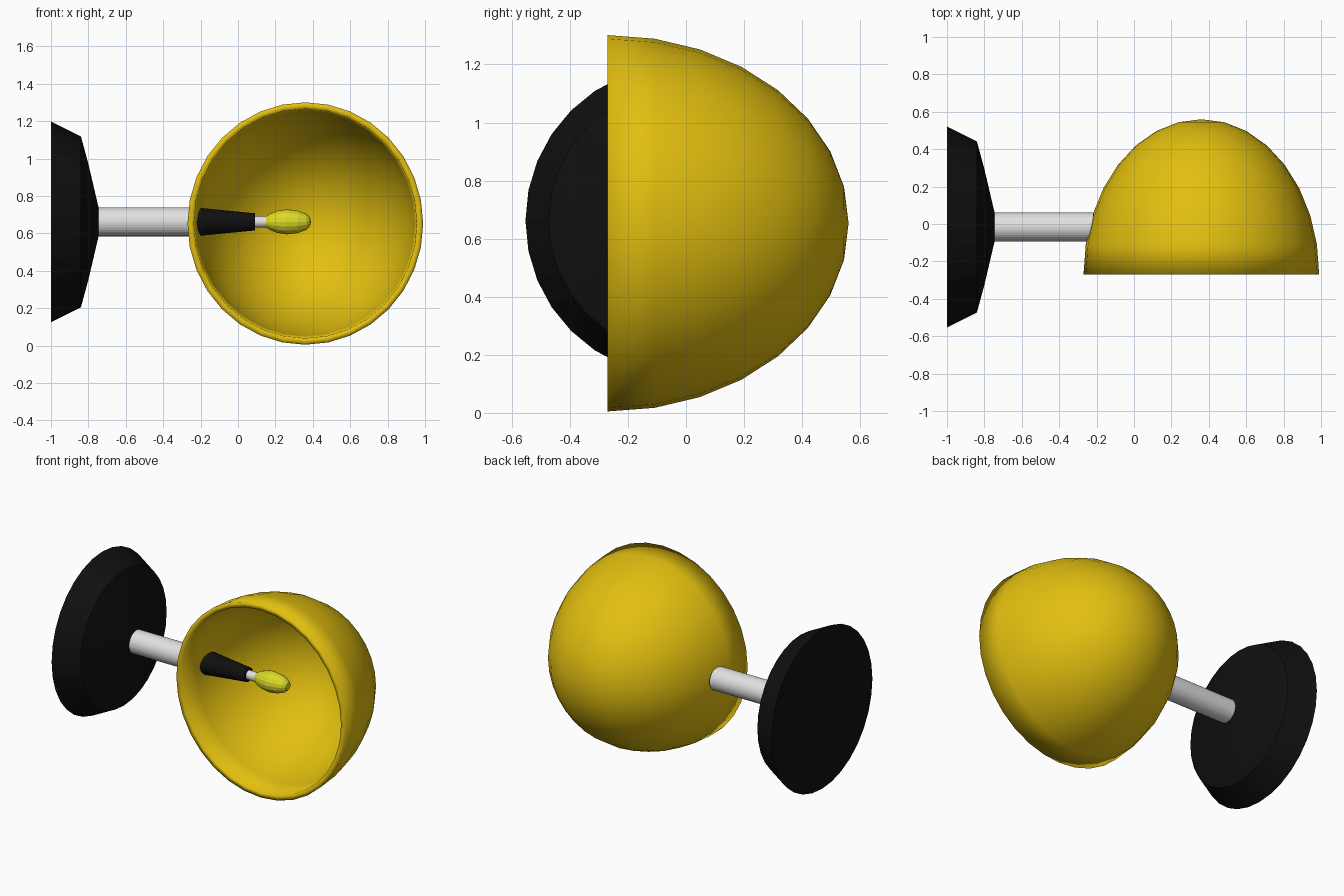
import bpy
import bmesh
from math import sin, cos, pi, radians
from mathutils import Matrix

cube = bpy.data.objects.get("Cube")
if cube:
    bpy.data.objects.remove(cube, do_unlink=True)


def material(name, rgb, rough=0.6):
    m = bpy.data.materials.new(name)
    m.use_nodes = True
    m.diffuse_color = (*rgb, 1)
    bsdf = m.node_tree.nodes["Principled BSDF"]
    bsdf.inputs["Base Color"].default_value = (*rgb, 1)
    bsdf.inputs["Roughness"].default_value = rough
    return m


YELLOW = material("shade yellow", (0.76, 0.52, 0.005))
BLACK = material("matt black", (0.005, 0.005, 0.005))
WHITE = material("light grey metal", (0.75, 0.75, 0.75))
BULB = material("bulb yellow", (0.72, 0.70, 0.02))

ALONG_X = Matrix.Rotation(radians(90), 4, 'Y')
ALONG_Y = Matrix.Rotation(radians(-90), 4, 'X')


def lathe(name, profile, mat, turn, place, sides=32, smooth=False):
    """Spin (distance, radius) points round an axis; zero radius closes to a point."""
    bm = bmesh.new()
    rings = []
    for d, r in profile:
        if r == 0:
            rings.append([bm.verts.new((0, 0, d))] * sides)
        else:
            rings.append([bm.verts.new((r * cos(2 * pi * i / sides),
                                        r * sin(2 * pi * i / sides), d))
                          for i in range(sides)])
    for a, b in zip(rings, rings[1:]):
        for i in range(sides):
            j = (i + 1) % sides
            corners = list(dict.fromkeys((a[i], a[j], b[j], b[i])))
            bm.faces.new(corners)
    # Flat caps on open ends
    for ring in (rings[0], rings[-1]):
        if len(set(ring)) > 1:
            bm.faces.new(ring)
    bmesh.ops.recalc_face_normals(bm, faces=bm.faces)
    bmesh.ops.transform(bm, matrix=Matrix.Translation(place) @ turn, verts=bm.verts)
    for f in bm.faces:
        f.smooth = smooth
    mesh = bpy.data.meshes.new(name)
    bm.to_mesh(mesh)
    bm.free()
    mesh.materials.append(mat)
    ob = bpy.data.objects.new(name, mesh)
    bpy.context.collection.objects.link(ob)
    return ob


AXIS = (0, -0.016, 0.662)

# Wall mount: bevelled disc rising to the arm
lathe("wall_mount", [(-1, 0.537), (-0.84, 0.457), (-0.80, 0.31), (-0.745, 0.075)],
      BLACK, ALONG_X, AXIS)

# Arm between mount and shade
lathe("arm", [(-0.78, 0.077), (-0.22, 0.077)], WHITE, ALONG_X, AXIS)

# Socket, bulb neck and bulb inside the shade
lathe("socket", [(-0.23, 0.077), (0.09, 0.046)], BLACK, ALONG_X, AXIS)
lathe("bulb_neck", [(0.08, 0.03), (0.17, 0.03)], WHITE, ALONG_X, AXIS)
lathe("bulb", [(0.15, 0.03), (0.175, 0.045), (0.21, 0.059), (0.26, 0.067),
               (0.32, 0.06), (0.365, 0.043), (0.385, 0.024), (0.39, 0)],
      BULB, ALONG_X, AXIS, sides=16)


# Hemispherical shade: outer and inner walls joined at the rim
def dome(depth, radius, steps=8):
    pts = [(depth * cos(pi / 2 * k / steps), radius * sin(pi / 2 * k / steps))
           for k in range(steps + 1)]
    pts[0] = (depth, 0)
    return pts


WALL = 0.035
profile = dome(0.83, 0.648) + dome(0.83 - WALL, 0.648 - WALL)[::-1]
shade = lathe("shade", profile, YELLOW, ALONG_Y, (0, -0.27, 0.653), smooth=True)
shade.location.x = 0.36
shade.scale.x = 0.63 / 0.648
